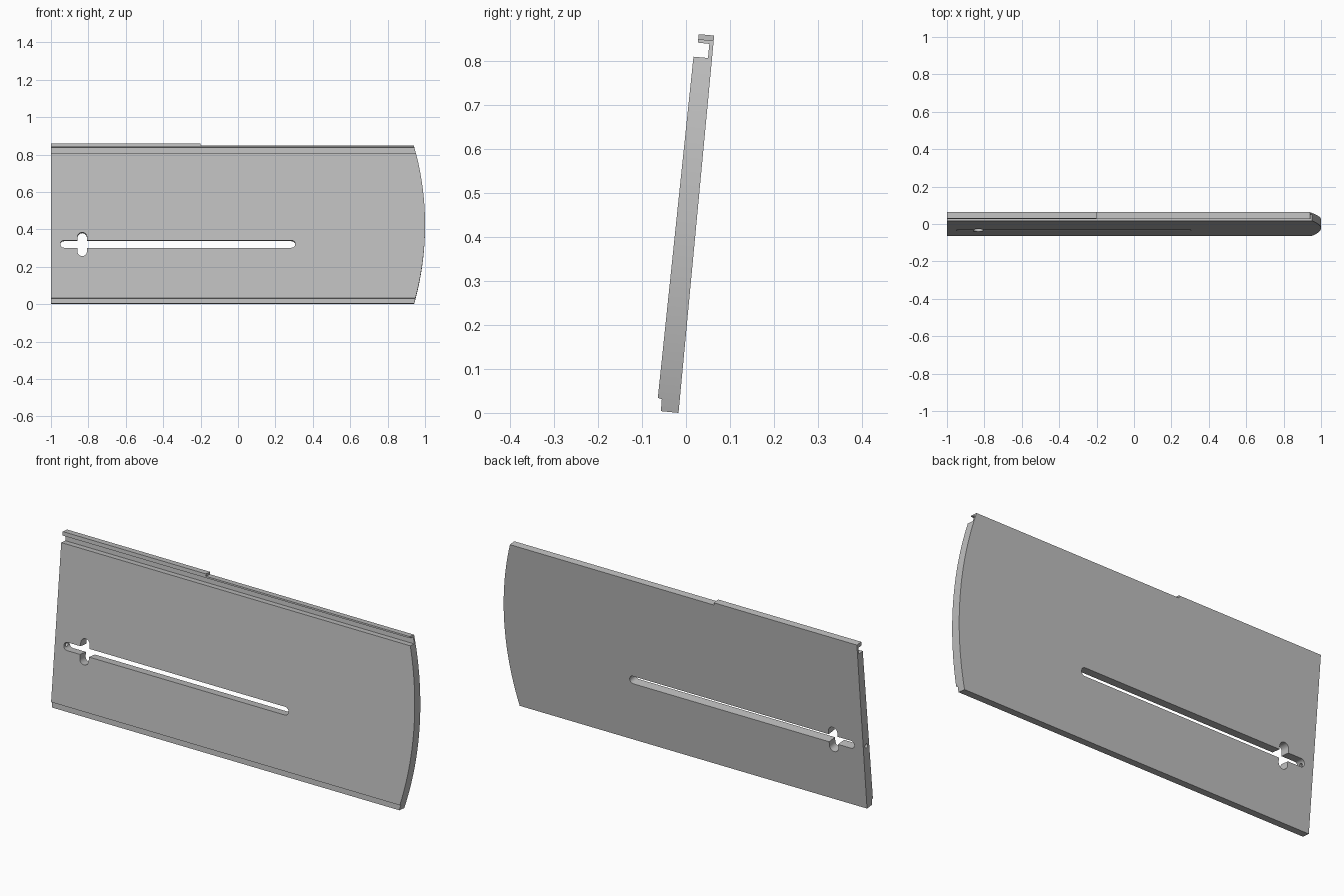
import bpy, bmesh
from math import pi, cos, sin, radians
from mathutils import Matrix

cube = bpy.data.objects.get("Cube")
if cube:
    bpy.data.objects.remove(cube, do_unlink=True)

TILT = radians(-6)  # panel leans back

grey = bpy.data.materials.new("plain grey")
grey.use_nodes = True
colour = (0.52, 0.52, 0.52, 1)
grey.diffuse_color = colour
grey.node_tree.nodes["Principled BSDF"].inputs["Base Color"].default_value = colour


def prism(name, points, direction):
    """Extrude a closed outline of 3D points along a direction."""
    bm = bmesh.new()
    face = bm.faces.new([bm.verts.new(p) for p in points])
    out = bmesh.ops.extrude_face_region(bm, geom=[face])
    moved = [v for v in out["geom"] if isinstance(v, bmesh.types.BMVert)]
    bmesh.ops.translate(bm, verts=moved, vec=direction)
    bmesh.ops.recalc_face_normals(bm, faces=bm.faces)
    mesh = bpy.data.meshes.new(name)
    bm.to_mesh(mesh)
    bm.free()
    mesh.materials.append(grey)
    obj = bpy.data.objects.new(name, mesh)
    bpy.context.collection.objects.link(obj)
    return obj


def tilted(obj, x, y, z):
    obj.matrix_world = Matrix.Translation((x, y, z)) @ Matrix.Rotation(TILT, 4, "X")
    return obj


def stadium(name, half_length, radius, upright=False):
    """Round-ended slot cutter running through the panel."""
    pts = []
    for side in (1, -1):
        for i in range(13):
            a = -pi / 2 + pi * i / 12
            u, v = side * (half_length - radius + radius * cos(a)), side * radius * sin(a)
            pts.append((v, -0.1, u) if upright else (u, -0.1, v))
    return prism(name, pts, (0, 0.2, 0))


def round_prism(name, radius, count, axis):
    """Disc outline extruded along x or y, centred on the origin."""
    ring = [(radius * cos(2 * pi * i / count), radius * sin(2 * pi * i / count))
            for i in range(count)]
    if axis == "X":
        return prism(name, [(-0.05, a, b) for a, b in ring], (0.1, 0, 0))
    return prism(name, [(a, -0.4, b) for a, b in ring], (0, 0.8, 0))


# Panel cross-section: stepped foot, flat face, hooked top channel
profile = [(-0.017, 0), (-0.057, 0.004), (-0.055, 0.031), (-0.064, 0.034),
           (0.017, 0.809), (0.05, 0.806), (0.053, 0.838), (0.027, 0.841),
           (0.029, 0.86), (0.064, 0.857)]
panel = prism("panel", [(-1, y, z) for y, z in profile], (2.1, 0, 0))

# Cutters: bowed end, lowered lip, keyed slot, pin hole
bow = tilted(round_prism("bow_cutter", 1.55, 320, "Y"), -0.55, 0, 0.423)
lip = tilted(prism("lip_cutter", [(-0.2, -0.1, 0), (1.5, -0.1, 0),
                                  (1.5, -0.1, 0.1), (-0.2, -0.1, 0.1)],
                   (0, 0.2, 0)), 0, 0.045, 0.847)
slot = tilted(stadium("slot_cutter", 0.628, 0.02), -0.322, -0.011, 0.3195)
key = tilted(stadium("key_cutter", 0.064, 0.025, True), -0.833, -0.011, 0.3185)
pin = round_prism("pin_cutter", 0.01, 16, "X")
pin.location = (-0.98, -0.011, 0.3195)

bpy.context.view_layer.update()
bpy.ops.object.select_all(action="DESELECT")
panel.select_set(True)
bpy.context.view_layer.objects.active = panel
for cutter in (bow, lip, slot, key, pin):
    mod = panel.modifiers.new(cutter.name, "BOOLEAN")
    mod.operation = "INTERSECT" if cutter is bow else "DIFFERENCE"
    mod.solver = "EXACT"
    mod.object = cutter
    cutter.hide_render = True
    bpy.ops.object.modifier_apply(modifier=mod.name)
    bpy.data.objects.remove(cutter, do_unlink=True)

bpy.ops.object.shade_smooth_by_angle(angle=radians(30))
